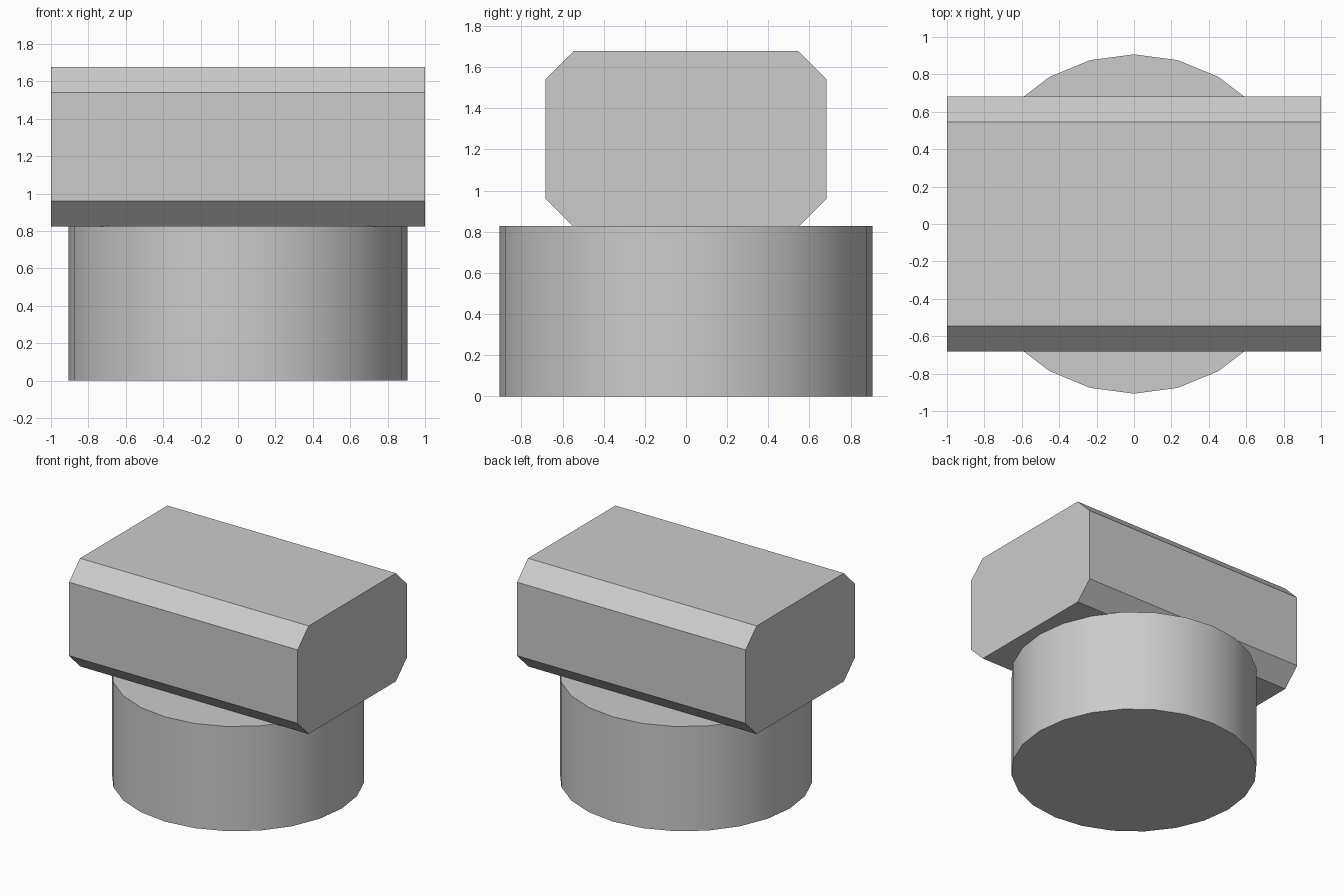
import bpy, bmesh, math

default = bpy.data.objects.get("Cube")
if default:
    bpy.data.objects.remove(default, do_unlink=True)

# Single plain grey
grey = bpy.data.materials.new("light_grey")
grey.use_nodes = True
colour = (0.6, 0.6, 0.6, 1)
grey.diffuse_color = colour
grey.node_tree.nodes["Principled BSDF"].inputs["Base Color"].default_value = colour

# Round base with a smooth wall and sharp rims
RADIUS, BASE_TOP = 0.907, 0.828
bpy.ops.mesh.primitive_cylinder_add(vertices=24, radius=RADIUS, depth=BASE_TOP,
                                    location=(0, 0, BASE_TOP / 2))
base = bpy.context.object
base.name = "round_base"
base.data.materials.append(grey)
bpy.ops.object.shade_smooth_by_angle(angle=math.radians(30))

# Cross block: box with its four long edges chamfered
DEPTH, BOTTOM, TOP, CHAMFER = 1.366, 0.823, 1.678, 0.137
bm = bmesh.new()
bmesh.ops.create_cube(bm, size=1)
bmesh.ops.scale(bm, vec=(2, DEPTH, TOP - BOTTOM), verts=bm.verts)
long_edges = [e for e in bm.edges if abs(e.verts[0].co.x - e.verts[1].co.x) > 1]
bmesh.ops.bevel(bm, geom=long_edges, offset=CHAMFER, segments=1,
                affect='EDGES', profile=0.5)
mesh = bpy.data.meshes.new("cross_block")
bm.to_mesh(mesh)
bm.free()
mesh.materials.append(grey)
block = bpy.data.objects.new("cross_block", mesh)
block.location.z = (BOTTOM + TOP) / 2
bpy.context.collection.objects.link(block)
